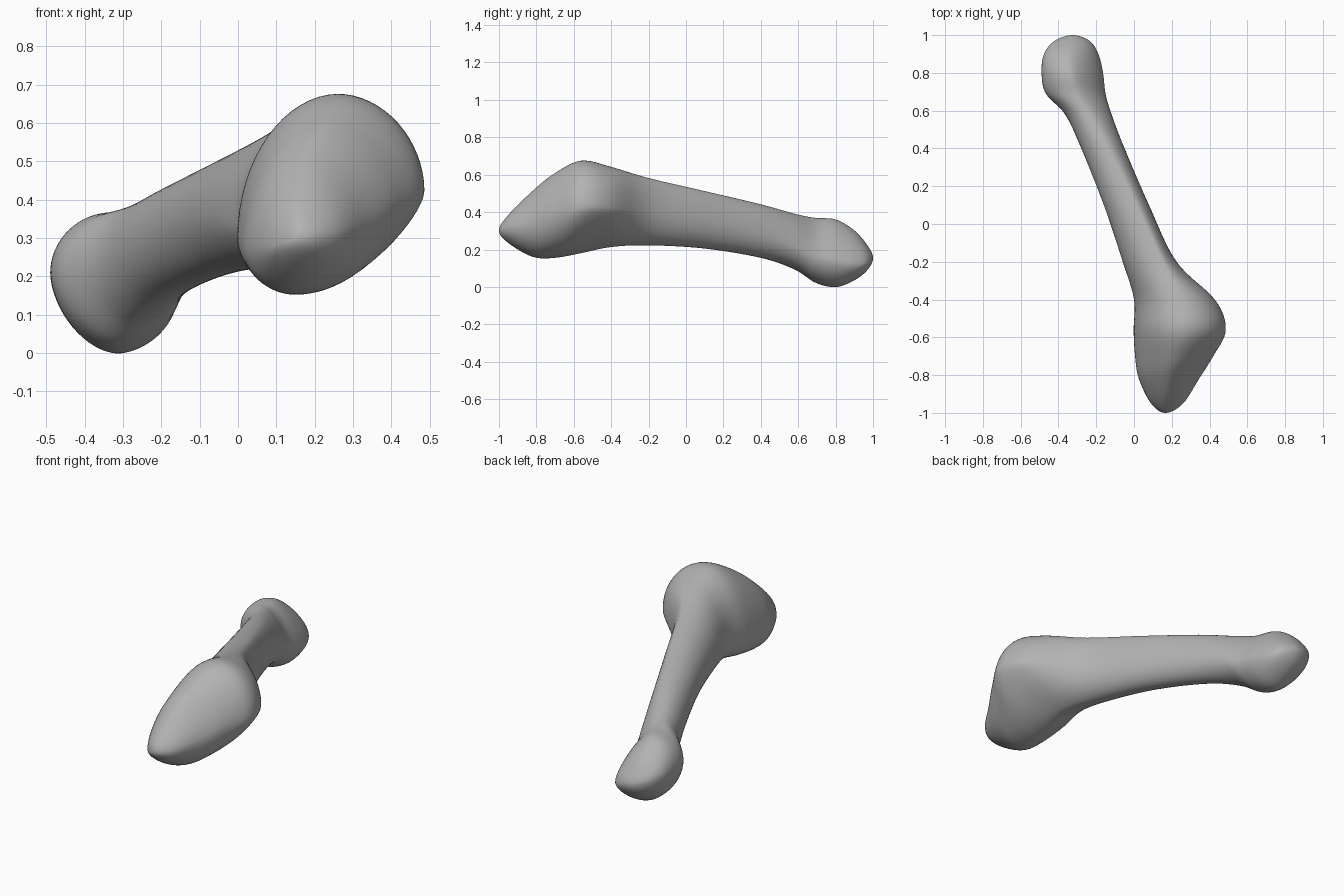
import bpy, bmesh, math
from mathutils import Vector

if "Cube" in bpy.data.objects:
    bpy.data.objects.remove(bpy.data.objects["Cube"], do_unlink=True)

SIDES = 64   # points around each cross-section
STEPS = 8    # rings between neighbouring stations

# Rounded end points of the bone: y, x, z
base_tip = (-1, .165, .3)
head_tip = (1, -.325, .155)

# Stations along the bone: y, then x and z of the -x, top, +x, bottom extremes
stations = [
    (-.95, .09, .28, .165, .385, .26, .31, .16, .235),
    (-.82, .025, .28, .185, .515, .345, .34, .15, .16),
    (-.7, .005, .29, .225, .61, .42, .39, .155, .155),
    (-.56, -.003, .3, .26, .677, .488, .42, .16, .18),
    (-.4, 0, .33, .24, .643, .43, .42, .16, .213),
    (-.2, -.06, .36, .15, .583, .225, .4, .08, .222),
    (.1, -.16, .35, .012, .513, .08, .36, -.04, .205),
    (.4, -.28, .29, -.14, .442, -.05, .29, -.17, .155),
    (.58, -.365, .24, -.24, .392, -.118, .22, -.265, .093),
    (.69, -.468, .21, -.305, .37, -.15, .16, -.31, .023),
    (.8, -.49, .21, -.335, .362, -.163, .135, -.315, -.002),
    (.9, -.477, .2, -.345, .303, -.188, .12, -.315, .035),
    (.97, -.42, .18, -.34, .222, -.235, .13, -.31, .09),
]


def expand(tip):
    """Turn an end point into a station of zero size."""
    return (tip[0],) + tuple(tip[1:]) * 4


def phantom(tip, station):
    """Station reflected through the tip, so that the end closes as a dome."""
    return (station[0],) + tuple(2 * t - s for t, s in zip(tip[1:], station[1:]))


def spline(a, b, c, d, t):
    """Catmull-Rom blend from b to c."""
    return [.5 * (2 * q + (r - p) * t + (2 * p - 5 * q + 4 * r - s) * t * t
                  + (3 * q - p - 3 * r + s) * t ** 3)
            for p, q, r, s in zip(a, b, c, d)]


def bump(y, centre):
    """Weight that fades away from a place along the bone."""
    return math.exp(-((y - centre) / .2) ** 2)


def section(values):
    """Closed outline made of four quarters; a higher power is flatter."""
    y, xl, zl, xt, zt, xr, zr, xb, zb = values
    base, head = bump(y, -.8), bump(y, .8)
    powers = {
        (True, True): 1 + .2 * base + .35 * head,                # outer face
        (True, False): 1 + .5 * bump(y, -.43) + .12 * head,      # hollow under the flare
        (False, True): 1 + .12 * base,
        (False, False): 1 + .15 * head,
    }
    points = []
    for i in range(SIDES):
        angle = math.tau * i / SIDES
        c, s = math.cos(angle), math.sin(angle)
        side_x, side_z = (xr, zr) if c >= 0 else (xl, zl)
        end_x, end_z = (xt, zt) if s >= 0 else (xb, zb)
        power = powers[c >= 0, s >= 0]
        u, v = abs(c) ** power, abs(s) ** power
        points.append(Vector((end_x + (side_x - end_x) * u, y,
                              side_z + (end_z - side_z) * v)))
    return points


# Loft the whole bone through the stations
base, head = expand(base_tip), expand(head_tip)
path = ([phantom(base, stations[0]), base] + stations
        + [head, phantom(head, stations[-1])])
bm = bmesh.new()
rings = []
for k in range(1, len(path) - 2):
    for j in range(STEPS):
        if k == 1 and j == 0:
            continue
        values = spline(*path[k - 1:k + 3], j / STEPS)
        rings.append([bm.verts.new(p) for p in section(values)])

for lower, upper in zip(rings, rings[1:]):
    for i in range(SIDES):
        n = (i + 1) % SIDES
        bm.faces.new((lower[i], lower[n], upper[n], upper[i]))

# Close both ends with a fan
for tip, ring in ((base_tip, rings[0]), (head_tip, rings[-1])):
    y, x, z = tip
    pole = bm.verts.new((x, y, z))
    for i in range(SIDES):
        bm.faces.new((pole, ring[i], ring[(i + 1) % SIDES]))

# Soften the joins between the quarters
for _ in range(4):
    bmesh.ops.smooth_vert(bm, verts=bm.verts, factor=.4,
                          use_axis_x=True, use_axis_y=False, use_axis_z=True)
bmesh.ops.recalc_face_normals(bm, faces=bm.faces)
for face in bm.faces:
    face.smooth = True

mesh = bpy.data.meshes.new("foot_bone")
bm.to_mesh(mesh)
bm.free()
bone = bpy.data.objects.new("foot_bone", mesh)
bpy.context.collection.objects.link(bone)

# Plain grey surface
grey = bpy.data.materials.new("bone_grey")
grey.use_nodes = True
colour = (.45, .45, .45, 1)
grey.diffuse_color = colour
grey.node_tree.nodes["Principled BSDF"].inputs["Base Color"].default_value = colour
mesh.materials.append(grey)
